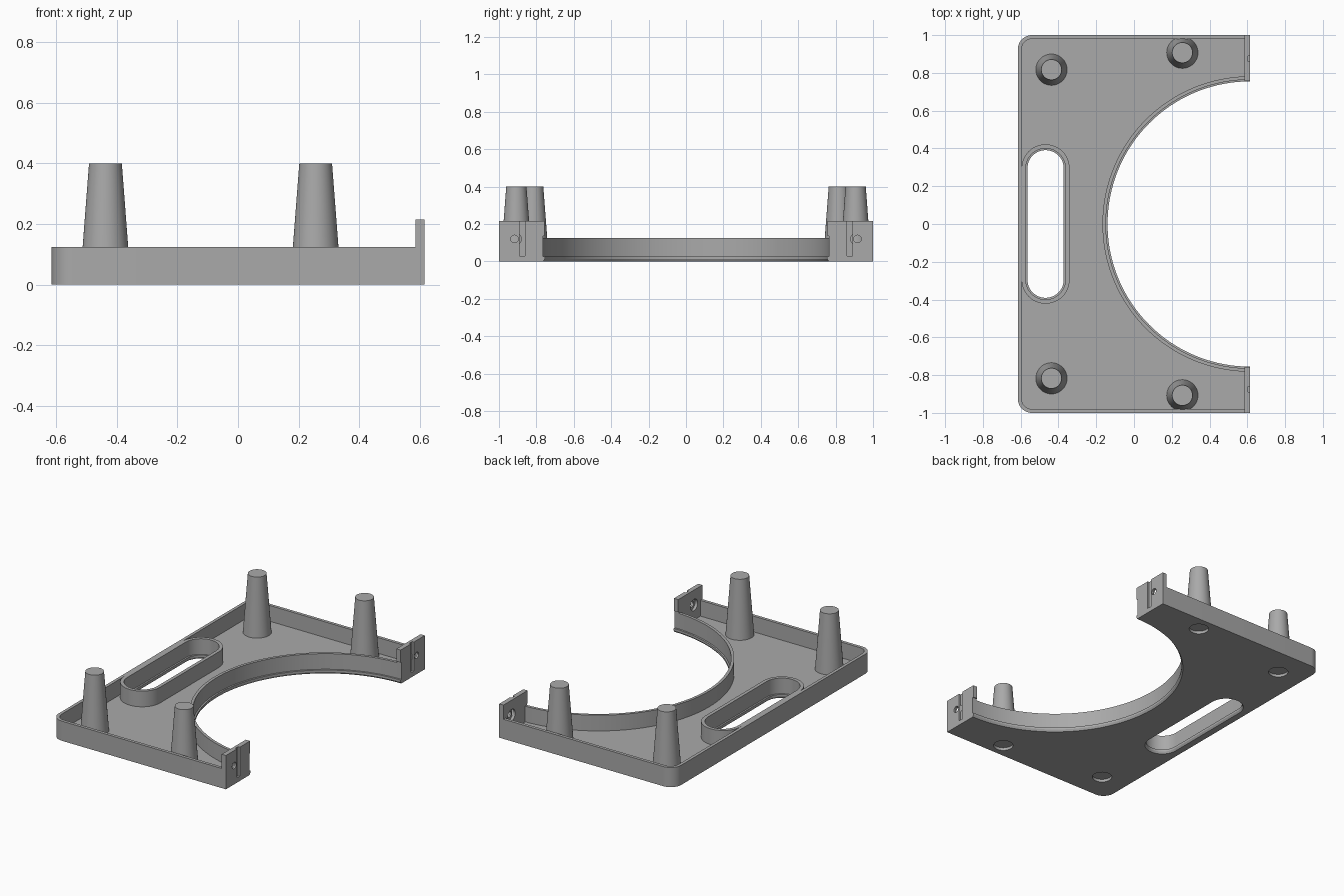
import bpy, bmesh
from math import sin, cos, pi
from mathutils import Matrix, Vector

if "Cube" in bpy.data.objects:
    bpy.data.objects.remove(bpy.data.objects["Cube"])

grey = bpy.data.materials.new("mid grey plastic")
grey.use_nodes = True
COLOUR = (0.4, 0.4, 0.4, 1)
grey.diffuse_color = COLOUR
grey.node_tree.nodes["Principled BSDF"].inputs["Base Color"].default_value = COLOUR

X, H, FLOOR, T = 0.615, 0.125, 0.025, 0.02
SLOT_X, SLOT_Y = -0.468, 0.295


def arc(cx, cy, r, a0, a1, n):
    return [(cx + r * cos(a0 + (a1 - a0) * i / n),
             cy + r * sin(a0 + (a1 - a0) * i / n)) for i in range(n + 1)]


def circle(cx, cy, r, n=48):
    return arc(cx, cy, r, 0, 2 * pi, n)[:-1]


def stadium(w):
    return (arc(SLOT_X, SLOT_Y, w, 0, pi, 24)
            + arc(SLOT_X, -SLOT_Y, w, pi, 2 * pi, 24))


def rounded_plan(inset, x1):
    # Rectangle with only its left corners rounded
    r, y, x0 = 0.075 - inset, 1 - inset, -X + inset
    return ([(x1, -y), (x1, y)] + arc(x0 + r, y - r, r, pi / 2, pi, 10)
            + arc(x0 + r, -y + r, r, pi, 1.5 * pi, 10))


def loft(name, rings, matrix=None):
    # Solid through a stack of matching outlines, each given as (points, z)
    bm = bmesh.new()
    loops = [[bm.verts.new((x, y, z)) for x, y in pts] for pts, z in rings]
    n = len(loops[0])
    for low, high in zip(loops, loops[1:]):
        for i in range(n):
            j = (i + 1) % n
            bm.faces.new((low[i], low[j], high[j], high[i]))
    bm.faces.new(loops[0][::-1])
    bm.faces.new(loops[-1])
    if matrix:
        bm.transform(matrix)
    bmesh.ops.recalc_face_normals(bm, faces=bm.faces)
    mesh = bpy.data.meshes.new(name)
    bm.to_mesh(mesh)
    bm.free()
    mesh.materials.append(grey)
    ob = bpy.data.objects.new(name, mesh)
    bpy.context.collection.objects.link(ob)
    return ob


def box(name, x0, x1, y0, y1, z0, z1):
    pts = [(x0, y0), (x1, y0), (x1, y1), (x0, y1)]
    return loft(name, [(pts, z0), (pts, z1)])


def combine(target, tool, operation="DIFFERENCE"):
    mod = target.modifiers.new("combine", "BOOLEAN")
    mod.operation, mod.solver, mod.object = operation, "EXACT", tool
    graph = bpy.context.evaluated_depsgraph_get()
    mesh = bpy.data.meshes.new_from_object(target.evaluated_get(graph))
    target.modifiers.clear()
    target.data = mesh
    bpy.data.objects.remove(tool)


# Tray body with a hollow that leaves walls around the bay and the slot
tray = loft("tray", [(rounded_plan(0, X), 0), (rounded_plan(0, X), H)])
hollow = loft("hollow", [(rounded_plan(T, X - 0.03), FLOOR),
                         (rounded_plan(T, X - 0.03), 0.3)])
for keep in (circle(X, 0, 0.782, 160), stadium(0.127)):
    combine(hollow, loft("wall_keep", [(keep, -0.1), (keep, 0.4)]))
combine(tray, hollow)

# Tall end plates beside the round bay
for s in (-1, 1):
    y0, y1 = sorted((s * 0.757, s))
    combine(tray, box("end_plate", X - 0.03, X, y0, y1, 0.01, 0.215), "UNION")

# Round bay and hand slot, both with a small lip at the floor
lip = [(0.008, -0.05), (0.008, 0), (0, 0.012), (0, FLOOR), (0.009, FLOOR + 0.001), (0.009, H + 0.01)]
combine(tray, loft("bay_cut", [(circle(X, 0, 0.755 + d, 160), z) for d, z in lip]))
combine(tray, loft("slot_cut", [(stadium(0.096 + d), z) for d, z in lip]))

# Groove and stepped screw hole in each end plate
for s in (-1, 1):
    y0, y1 = sorted((s * 0.86, s * 0.89))
    combine(tray, box("groove_cut", X - 0.012, X + 0.05, y0, y1, 0.03, 0.3))
    turn = Matrix.Translation((0, s * 0.917, 0.12)) @ Matrix.Rotation(pi / 2, 4, "Y")
    for r, x0, x1 in ((0.02, X - 0.05, X + 0.05), (0.036, X - 0.05, X - 0.012)):
        combine(tray, loft("hole_cut", [(circle(0, 0, r, 32), x0),
                                        (circle(0, 0, r, 32), x1)], turn))

# Tapered posts, each with a shallow round recess underneath
POSTS = [("rear", -0.437, 0.817), ("end", 0.256, 0.907)]
for label, x, y in POSTS:
    for side, s in (("left", 1), ("right", -1)):
        c = circle(x, s * y, 0.058)
        combine(tray, loft("recess_cut", [(c, -0.05), (c, 0.018)]))
        post = loft(f"{label}_post_{side}", [(circle(x, s * y, 0.083), FLOOR - 0.003),
                                             (circle(x, s * y, 0.054), 0.4)])

# Smooth the curved faces while keeping edges crisp
bpy.ops.object.select_all(action="DESELECT")
for ob in bpy.context.collection.objects:
    if ob.type == "MESH" and (ob == tray or "_post_" in ob.name):
        ob.select_set(True)
        bpy.context.view_layer.objects.active = ob
bpy.ops.object.shade_smooth_by_angle(angle=0.5)
